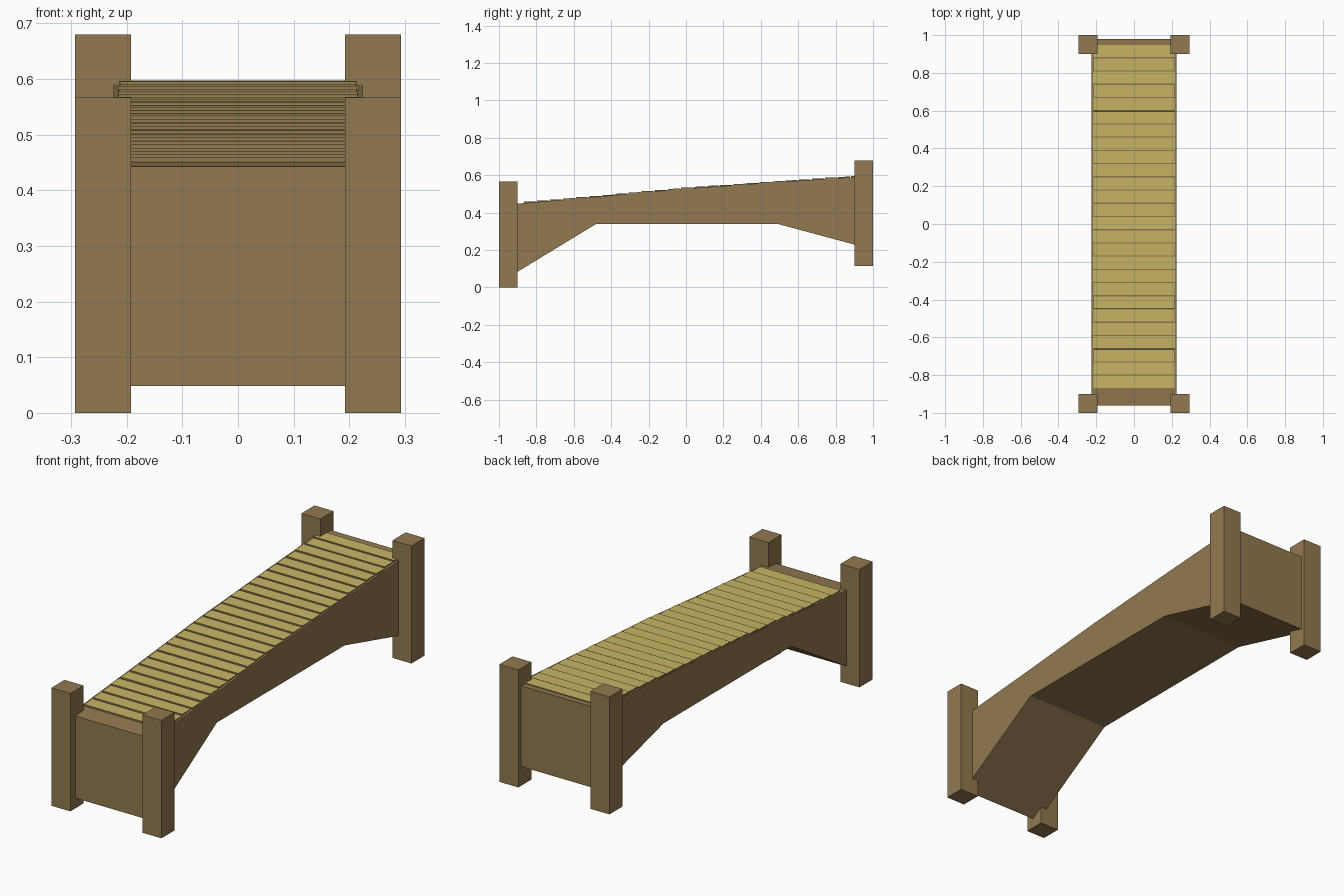
import bpy, bmesh, random
from mathutils import Matrix, Vector

if "Cube" in bpy.data.objects:
    bpy.data.objects.remove(bpy.data.objects["Cube"])

random.seed(4)


def material(name, rgb):
    m = bpy.data.materials.new(name)
    m.diffuse_color = (*rgb, 1)
    m.use_nodes = True
    m.node_tree.nodes["Principled BSDF"].inputs["Base Color"].default_value = m.diffuse_color
    return m


brown = material("brown_wood", (0.29, 0.19, 0.08))
yellow = material("yellow_wood", (0.58, 0.46, 0.13))


def finish(bm, name, mats):
    bmesh.ops.recalc_face_normals(bm, faces=bm.faces)
    me = bpy.data.meshes.new(name)
    bm.to_mesh(me)
    bm.free()
    for m in mats:
        me.materials.append(m)
    ob = bpy.data.objects.new(name, me)
    bpy.context.collection.objects.link(ob)
    return ob


def box(name, lo, hi, mats=(brown,), tilt=0.0, yellow_top=False):
    lo, hi = Vector(lo), Vector(hi)
    bm = bmesh.new()
    bmesh.ops.create_cube(bm, size=1)
    bmesh.ops.scale(bm, vec=hi - lo, verts=bm.verts)
    bmesh.ops.rotate(bm, matrix=Matrix.Rotation(tilt, 3, 'X'), verts=bm.verts)
    bmesh.ops.translate(bm, vec=(lo + hi) / 2, verts=bm.verts)
    bm.normal_update()
    if yellow_top:
        for f in bm.faces:
            f.material_index = 1 if f.normal.z > 0.9 else 0
    return finish(bm, name, mats)


# Top line of the ramp as (y, z)
top = [(-0.96, 0.443), (-0.5, 0.483), (0.0, 0.529), (0.5, 0.564), (0.98, 0.596)]


def deck_z(y):
    for (y0, z0), (y1, z1) in zip(top, top[1:]):
        if y <= y1:
            return z0 + (z1 - z0) * (y - y0) / (y1 - y0)
    return top[-1][1]


# Solid ramp body with arched underside, extruded across x
profile = top + [(0.98, 0.208), (0.49, 0.34), (-0.48, 0.34), (-0.96, 0.048)]
bm = bmesh.new()
face = bm.faces.new([bm.verts.new((-0.224, y, z)) for y, z in profile])
ext = bmesh.ops.extrude_face_region(bm, geom=[face])
bmesh.ops.translate(bm, vec=(0.448, 0, 0),
                    verts=[v for v in ext["geom"] if isinstance(v, bmesh.types.BMVert)])
finish(bm, "bridge_body", [brown])

# Corner posts: front pair lower, back pair higher
for side, label in ((-1, "left"), (1, "right")):
    x0, x1 = sorted((side * 0.192, side * 0.293))
    box(f"front_post_{label}", (x0, -1.0, 0.0), (x1, -0.9, 0.567))
    box(f"back_post_{label}", (x0, 0.9, 0.115), (x1, 1.0, 0.68))

# Deck planks: yellow tops, brown edges, stepping up towards the back
count, start, end = 26, -0.87, 0.95
pitch = (end - start) / count
for i in range(count):
    y0 = start + i * pitch
    z = deck_z(y0 + pitch / 2) + 0.005
    half = 0.215 + random.uniform(-0.003, 0.003)
    box(f"plank_{i + 1}", (-half, y0 + 0.003, z - 0.012), (half, y0 + pitch - 0.003, z),
        (brown, yellow), tilt=random.uniform(0.0, 0.04), yellow_top=True)
